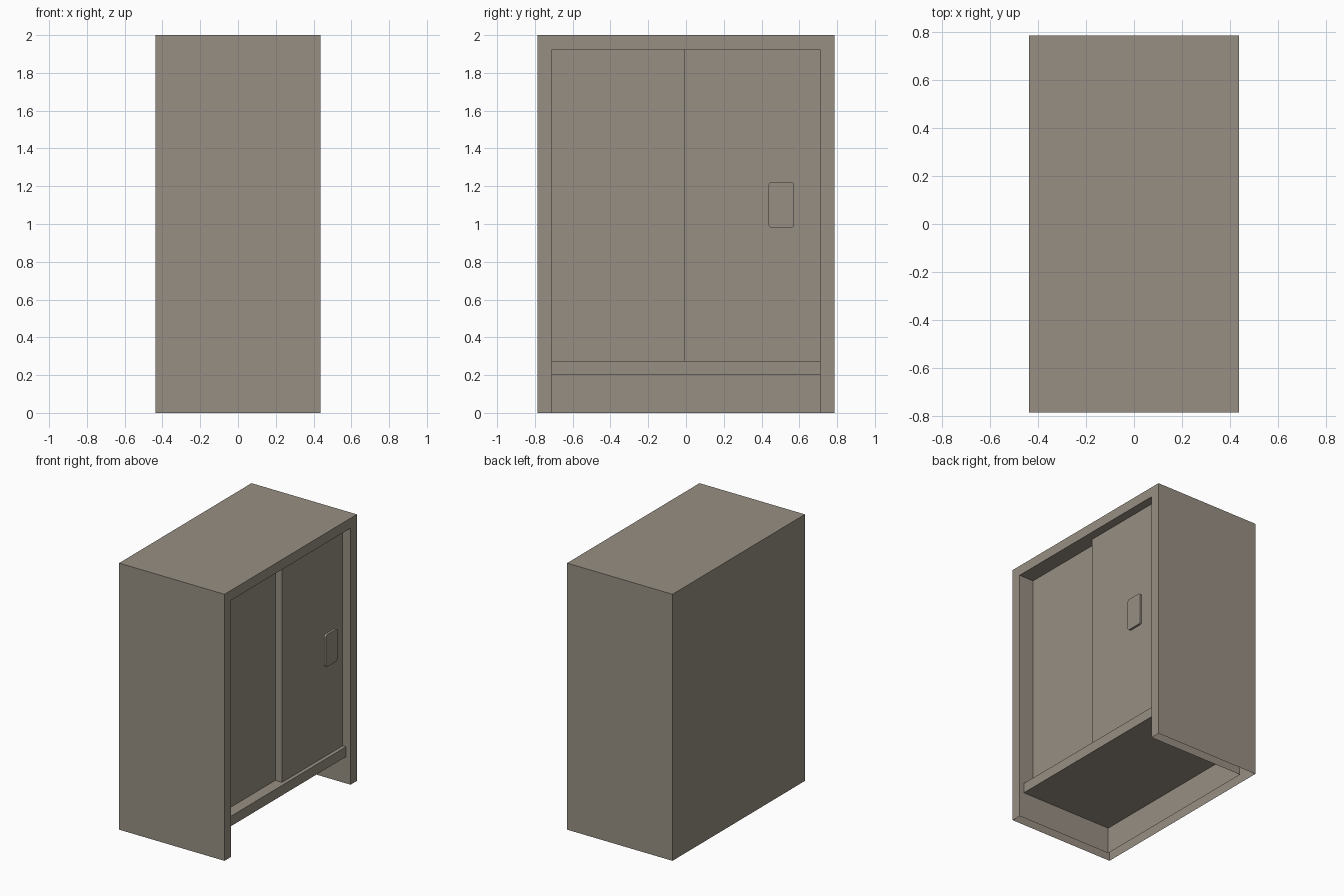
import bpy, bmesh
from mathutils import Vector

if "Cube" in bpy.data.objects:
    bpy.data.objects.remove(bpy.data.objects["Cube"])

paint = bpy.data.materials.new("warm grey paint")
paint.diffuse_color = (0.31, 0.275, 0.226, 1)
paint.use_nodes = True
paint.node_tree.nodes["Principled BSDF"].inputs["Base Color"].default_value = paint.diffuse_color

X, Y, H, T = 0.4375, 0.785, 2.0, 0.075   # half depth, half width, height, wall


def finish(name, bm):
    me = bpy.data.meshes.new(name)
    bm.to_mesh(me)
    bm.free()
    me.materials.append(paint)
    ob = bpy.data.objects.new(name, me)
    bpy.context.collection.objects.link(ob)
    return ob


def add_box(bm, lo, hi):
    lo, hi = Vector(lo), Vector(hi)
    verts = bmesh.ops.create_cube(bm, size=1)["verts"]
    for v in verts:
        v.co = Vector((lo[i] + (v.co[i] + 0.5) * (hi[i] - lo[i]) for i in range(3)))
    return list({f for v in verts for f in v.link_faces})


def box(name, lo, hi):
    bm = bmesh.new()
    add_box(bm, lo, hi)
    return finish(name, bm)


# Cabinet shell: outer skin and inner lining, both open at the door side and underneath
bm = bmesh.new()
outer = add_box(bm, (-X, -Y, 0), (X, Y, H))
inner = add_box(bm, (-X + T, -Y + T, 0), (X, Y - T, H - T))
bm.normal_update()
open_faces = [f for f in outer + inner if f.normal.x > 0.9 or f.normal.z < -0.9]
lining = [f for f in inner if f not in open_faces]
bmesh.ops.reverse_faces(bm, faces=lining)
bmesh.ops.delete(bm, geom=open_faces, context='FACES')
# Front rim joining the skin to the lining
out_pts = [(-Y, 0), (-Y, H), (Y, H), (Y, 0)]
in_pts = [(-Y + T, 0), (-Y + T, H - T), (Y - T, H - T), (Y - T, 0)]
for i in range(3):
    quad = (out_pts[i], in_pts[i], in_pts[i + 1], out_pts[i + 1])
    bm.faces.new([bm.verts.new((X, y, z)) for y, z in quad])
bmesh.ops.remove_doubles(bm, verts=bm.verts, dist=0.0001)
finish("cabinet_shell", bm)

# Bottom shelf, set slightly back from the rim
box("bottom_shelf", (-X + T, -Y + T, 0.2), (0.40, Y - T, 0.275))

# Two overlapping sliding doors
box("rear_sliding_door", (0.265, -Y + T, 0.275), (0.316, 0.01, H - T))
box("front_sliding_door", (0.318, -0.01, 0.275), (0.372, Y - T, H - T))

# Raised handle plate with rounded corners
bm = bmesh.new()
add_box(bm, (0.407, 0.437, 0.98), (0.425, 0.573, 1.222))
corners = [e for e in bm.edges
           if abs(e.verts[0].co.x - e.verts[1].co.x) > 0.01]
bmesh.ops.bevel(bm, geom=corners, offset=0.018, segments=4, profile=0.5,
                affect='EDGES')
finish("door_handle", bm)
